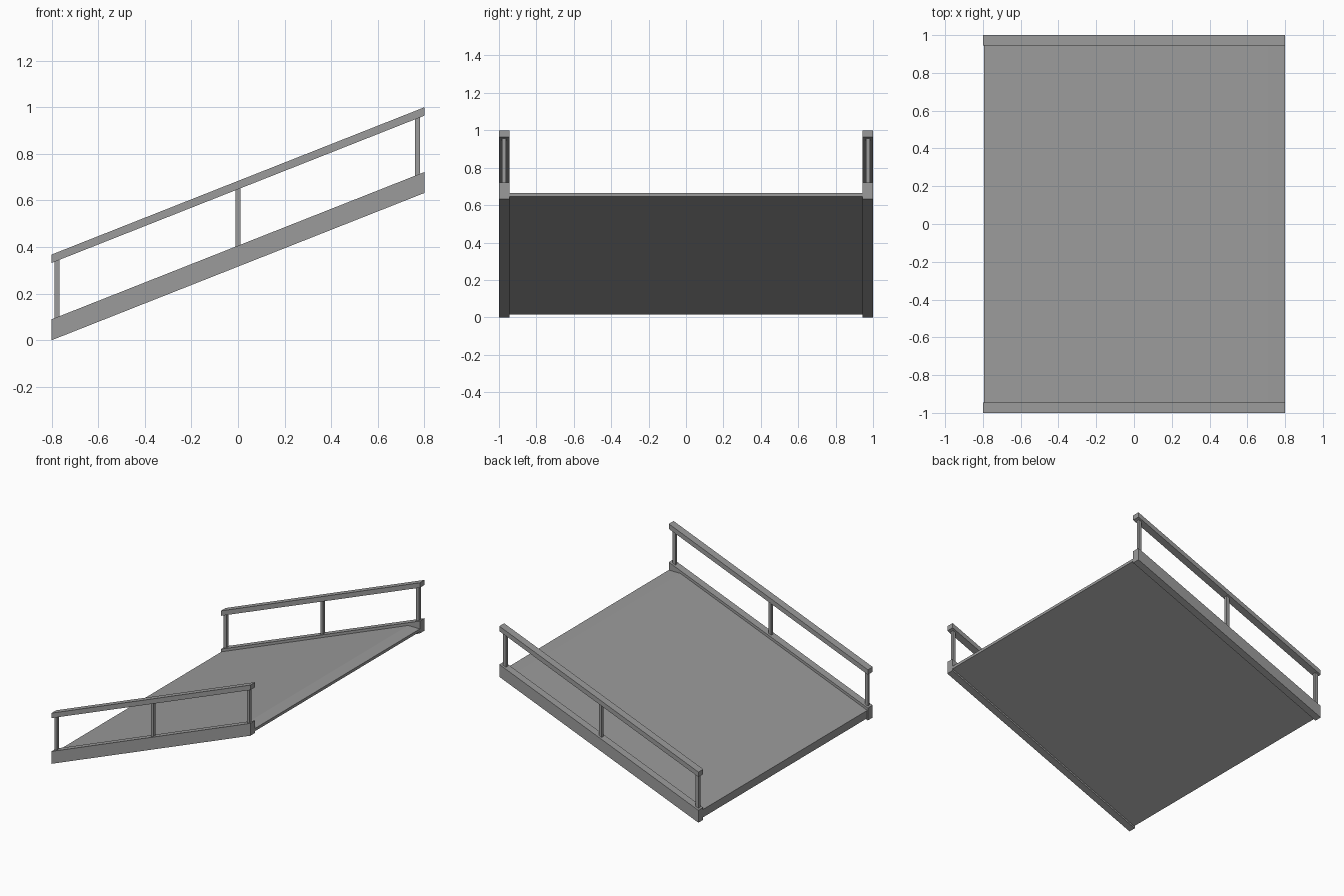
import bpy
import bmesh

cube = bpy.data.objects.get("Cube")
if cube:
    bpy.data.objects.remove(cube, do_unlink=True)

HALF = 0.8            # half length along the slope direction
SLOPE = 0.632 / 1.6
EDGE_Y, INNER_Y = 1.0, 0.945

grey = bpy.data.materials.new("plain grey")
grey.use_nodes = True
grey.diffuse_color = (0.33, 0.33, 0.33, 1)
grey.node_tree.nodes["Principled BSDF"].inputs["Base Color"].default_value = grey.diffuse_color


def ramp_z(x, offset):
    """Height of a sloped line that starts at offset on the low end."""
    return offset + (x + HALF) * SLOPE


def extrude_profile(name, profile, y0, y1):
    """Solid made by sweeping an x-z outline from y0 to y1."""
    bm = bmesh.new()
    face = bm.faces.new([bm.verts.new((x, y0, z)) for x, z in profile])
    swept = bmesh.ops.extrude_face_region(bm, geom=[face])["geom"]
    verts = [v for v in swept if isinstance(v, bmesh.types.BMVert)]
    bmesh.ops.translate(bm, verts=verts, vec=(0, y1 - y0, 0))
    bmesh.ops.recalc_face_normals(bm, faces=bm.faces)
    mesh = bpy.data.meshes.new(name)
    bm.to_mesh(mesh)
    bm.free()
    mesh.materials.append(grey)
    obj = bpy.data.objects.new(name, mesh)
    bpy.context.collection.objects.link(obj)
    return obj


def sloped_bar(x0, x1, low, high):
    return [(x0, ramp_z(x0, low)), (x1, ramp_z(x1, low)),
            (x1, ramp_z(x1, high)), (x0, ramp_z(x0, high))]


# Deck with a level lip at the high end
deck_top, lip_z, deck_low_x = 0.07, 0.665, -0.795
lip_x = (lip_z - deck_top) / SLOPE - HALF
extrude_profile("deck", [
    (deck_low_x, ramp_z(deck_low_x, 0.013)), (HALF, ramp_z(HALF, 0.013)),
    (HALF, lip_z), (lip_x, lip_z), (deck_low_x, ramp_z(deck_low_x, deck_top)),
], -INNER_Y, INNER_Y)

# Side beams, handrails and posts on both sides
for side, s in (("front", -1), ("back", 1)):
    y0, y1 = sorted((s * INNER_Y, s * EDGE_Y))
    extrude_profile(side + "_side_beam", sloped_bar(-HALF, HALF, 0.0, 0.09), y0, y1)
    extrude_profile(side + "_handrail", sloped_bar(-HALF, HALF, 0.332, 0.368), y0, y1)
    mid_y = (y0 + y1) / 2
    for place, x in (("low", -0.777), ("middle", 0.0), ("high", 0.77)):
        extrude_profile(f"{side}_{place}_post",
                        sloped_bar(x - 0.011, x + 0.011, 0.085, 0.337),
                        mid_y - 0.011, mid_y + 0.011)
